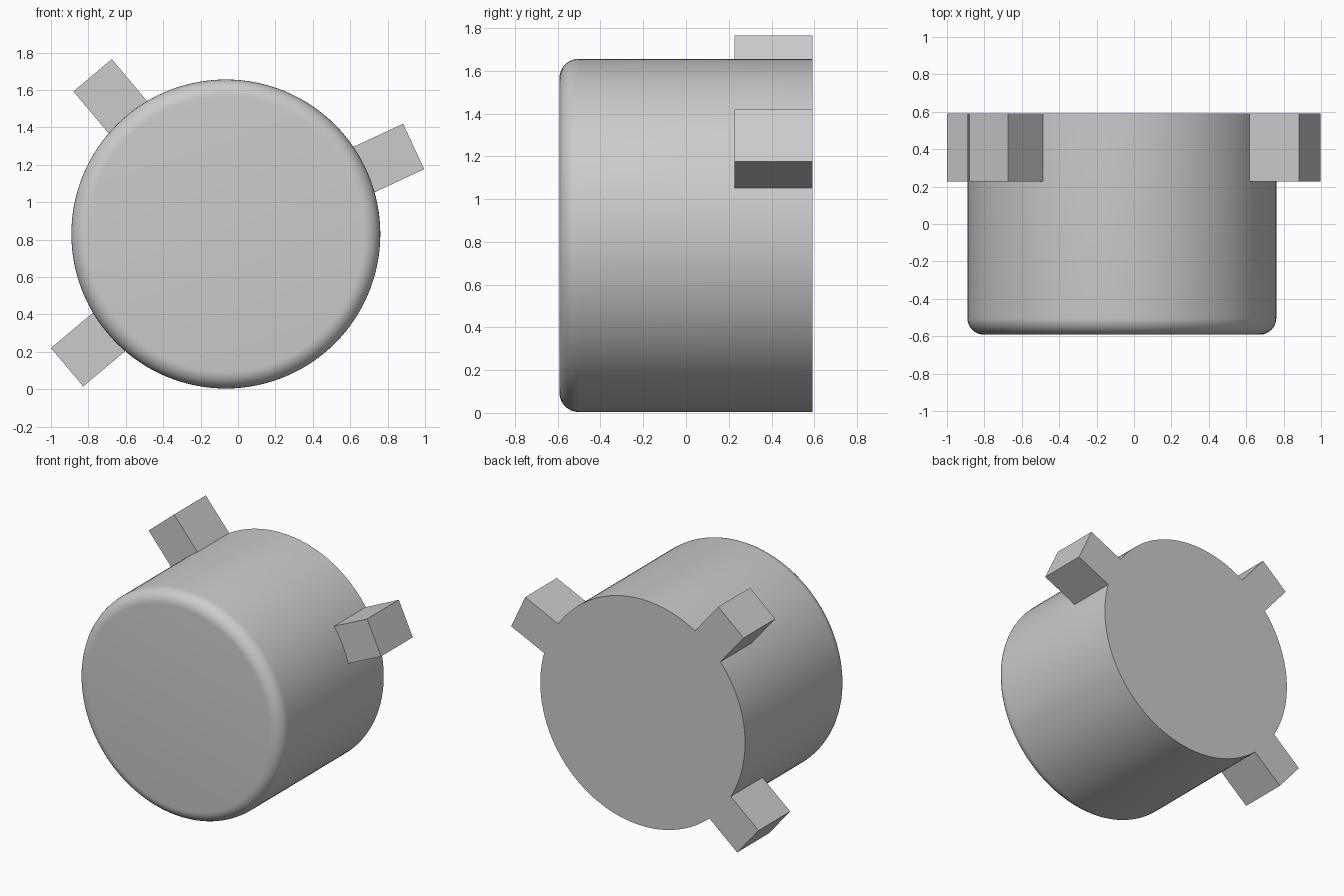
import bpy
import bmesh
from math import sin, cos, pi, radians
from mathutils import Matrix, Vector

if "Cube" in bpy.data.objects:
    bpy.data.objects.remove(bpy.data.objects["Cube"], do_unlink=True)

CENTER = Vector((-0.065, 0, 0.83))
RADIUS, HALF_DEPTH, FILLET = 0.826, 0.592, 0.09
TAB_TIP, TAB_WIDTH, TAB_DEPTH = 1.108, 0.268, 0.365
TAB_ANGLES = (25, 130, 220)
SEGMENTS = 128

grey = bpy.data.materials.new("plain_grey")
grey.use_nodes = True
colour = (0.6, 0.6, 0.6, 1)
grey.diffuse_color = colour
grey.node_tree.nodes["Principled BSDF"].inputs["Base Color"].default_value = colour


def make_object(name, bm):
    bmesh.ops.recalc_face_normals(bm, faces=bm.faces)
    mesh = bpy.data.meshes.new(name)
    bm.to_mesh(mesh)
    bm.free()
    mesh.materials.append(grey)
    obj = bpy.data.objects.new(name, mesh)
    bpy.context.collection.objects.link(obj)
    return obj


# Round cap body: rings along y, with a rounded front rim
bm = bmesh.new()
steps = 8
profile = [(RADIUS - FILLET + FILLET * sin(a), -HALF_DEPTH + FILLET - FILLET * cos(a))
           for a in (pi / 2 * i / steps for i in range(steps + 1))]
profile.append((RADIUS, HALF_DEPTH))
rings = []
for r, y in profile:
    rings.append([bm.verts.new(CENTER + Vector((r * cos(t), y, r * sin(t))))
                  for t in (2 * pi * k / SEGMENTS for k in range(SEGMENTS))])
for a, b in zip(rings, rings[1:]):
    for k in range(SEGMENTS):
        n = (k + 1) % SEGMENTS
        bm.faces.new((a[k], a[n], b[n], b[k]))
bm.faces.new(rings[0])
bm.faces.new(rings[-1])
body = make_object("cap_body", bm)

# Radial locking tabs, flush with the back, fused into the body
inner = RADIUS - 0.15
for i, angle in enumerate(TAB_ANGLES):
    bm = bmesh.new()
    place = (Matrix.Translation(CENTER)
             @ Matrix.Rotation(radians(-angle), 4, "Y")
             @ Matrix.Translation(((inner + TAB_TIP) / 2, HALF_DEPTH - TAB_DEPTH / 2, 0))
             @ Matrix.Diagonal((TAB_TIP - inner, TAB_DEPTH, TAB_WIDTH, 1)))
    bmesh.ops.create_cube(bm, size=1, matrix=place)
    tab = make_object(f"tab_{i + 1}_joiner", bm)
    tab.hide_render = True
    union = body.modifiers.new(f"fuse_tab_{i + 1}", "BOOLEAN")
    union.operation = "UNION"
    union.solver = "EXACT"
    union.object = tab

# Bake the fused shape and drop the helpers
bpy.context.view_layer.update()
fused = bpy.data.meshes.new_from_object(
    body.evaluated_get(bpy.context.evaluated_depsgraph_get()))
helpers = [m.object for m in body.modifiers]
body.modifiers.clear()
body.data = fused
for obj in helpers:
    bpy.data.objects.remove(obj, do_unlink=True)

# Smooth rim and wall, crisp tab edges
bpy.ops.object.select_all(action="DESELECT")
body.select_set(True)
bpy.context.view_layer.objects.active = body
bpy.ops.object.shade_smooth_by_angle(angle=radians(30))
